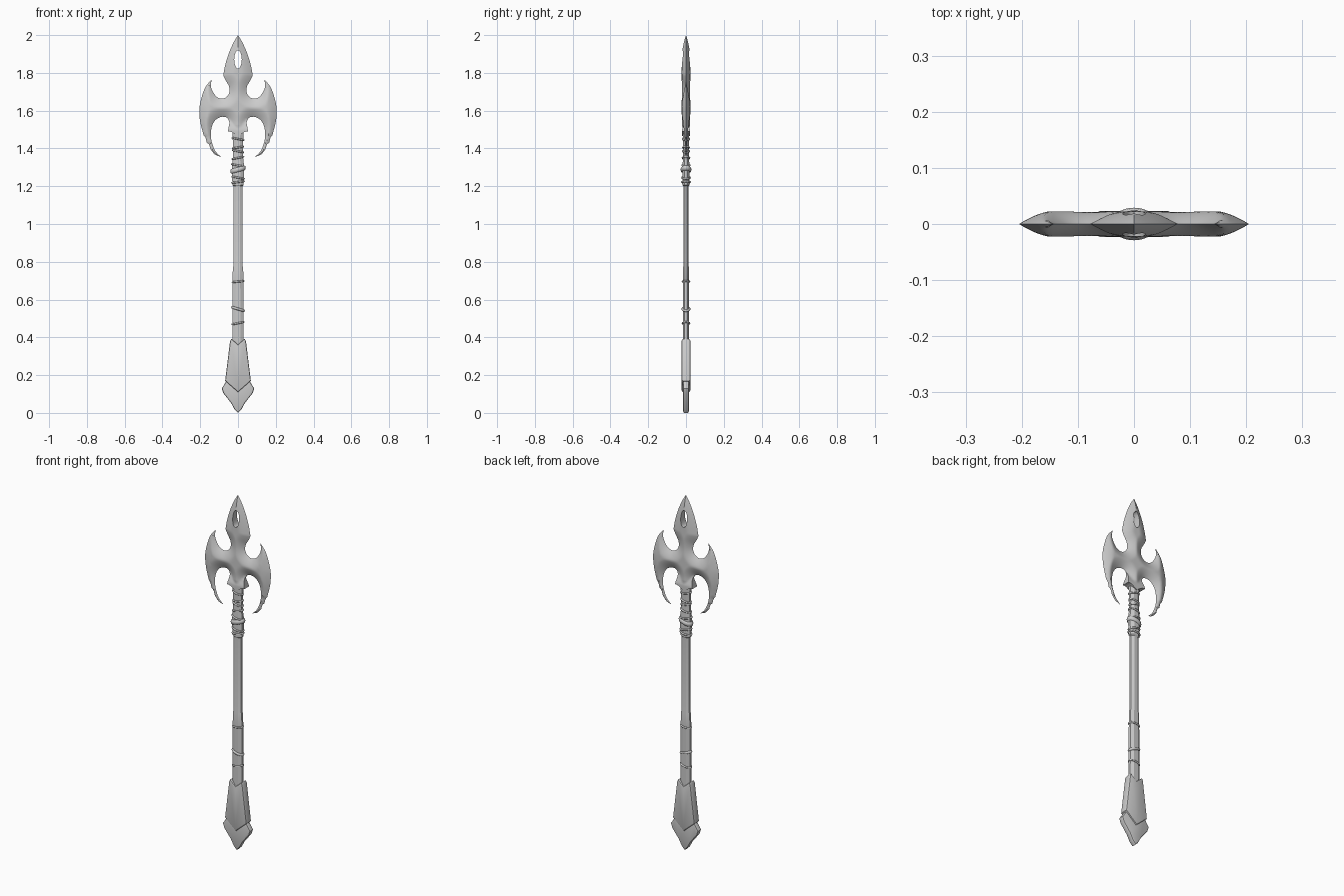
import bpy, bmesh, math
from mathutils import Vector
from mathutils.geometry import delaunay_2d_cdt, intersect_point_line

if "Cube" in bpy.data.objects:
    bpy.data.objects.remove(bpy.data.objects["Cube"])

steel = bpy.data.materials.new("light_grey_steel")
steel.diffuse_color = (0.6, 0.6, 0.6, 1)
steel.use_nodes = True
steel.node_tree.nodes["Principled BSDF"].inputs["Base Color"].default_value = steel.diffuse_color


def finish(name, bm, angle=35):
    bmesh.ops.recalc_face_normals(bm, faces=bm.faces)
    me = bpy.data.meshes.new(name)
    bm.to_mesh(me)
    bm.free()
    ob = bpy.data.objects.new(name, me)
    bpy.context.collection.objects.link(ob)
    me.materials.append(steel)
    bpy.ops.object.select_all(action='DESELECT')
    ob.select_set(True)
    bpy.context.view_layer.objects.active = ob
    bpy.ops.object.shade_smooth_by_angle(angle=math.radians(angle))
    return ob


def spline(pts, n=4):
    """Catmull-Rom curve through the points, without the last point."""
    p = [Vector(q) for q in pts]
    p = [2 * p[0] - p[1]] + p + [2 * p[-1] - p[-2]]
    out = []
    for i in range(1, len(p) - 2):
        a, b, c, d = p[i - 1:i + 3]
        for k in range(n):
            t = k / n
            out.append(0.5 * (2 * b + (c - a) * t + (2 * a - 5 * b + 4 * c - d) * t * t
                              + (3 * b - a - 3 * c + d) * t ** 3))
    return out


def inside(p, poly):
    hit = False
    for a, b in zip(poly, poly[1:] + poly[:1]):
        if (a.y > p.y) != (b.y > p.y) and p.x < a.x + (p.y - a.y) * (b.x - a.x) / (b.y - a.y):
            hit = not hit
    return hit


def edge_distance(p, poly):
    best = 9
    for a, b in zip(poly, poly[1:] + poly[:1]):
        t = max(0, min(1, (p - a).dot(b - a) / max((b - a).length_squared, 1e-12)))
        best = min(best, (p - a - (b - a) * t).length)
    return best


# Axe head outline, right half, split into curves at its sharp corners
curves = [
    [(0, 2), (.024, 1.96), (.05, 1.9), (.068, 1.84), (.078, 1.787)],
    [(.078, 1.787), (.064, 1.758), (.048, 1.73), (.045, 1.7), (.058, 1.675), (.085, 1.663),
     (.115, 1.675), (.138, 1.71), (.143, 1.735), (.14, 1.765)],
    [(.14, 1.765), (.175, 1.72), (.198, 1.65), (.205, 1.6), (.2, 1.54), (.182, 1.47)],
    [(.182, 1.47), (.172, 1.457), (.165, 1.43)],
    [(.165, 1.43), (.153, 1.42), (.145, 1.395)],
    [(.145, 1.395), (.122, 1.368), (.09, 1.355)],
    [(.09, 1.355), (.122, 1.39), (.142, 1.45), (.14, 1.51), (.12, 1.55), (.088, 1.567),
     (.06, 1.563), (.046, 1.54), (.05, 1.51), (.054, 1.49)],
    [(.054, 1.49), (.035, 1.487), (0, 1.465)],
]
half = [q for c in curves for q in spline(c)] + [Vector((0, 1.465))]
outline = half + [Vector((-q.x, q.y)) for q in reversed(half[1:-1])]
hole = [Vector((.02 * math.cos(a), 1.871 + .048 * math.sin(a)))
        for a in (math.tau * i / 20 for i in range(20))]


def head_height(p):
    t = min(1, edge_distance(p, outline) / .055)
    h = .0225 * (1 - (1 - t) ** 1.5)
    if abs(p.x) < .07 and p.y < 1.56:          # thick socket at the base
        h = max(h, .021 * min(1, (1.56 - p.y) / .06))
    return h if h > 2e-4 else 0


def make_head():
    pts = outline + hole
    n, m = len(outline), len(hole)
    edges = [(i, (i + 1) % n) for i in range(n)] + [(n + i, n + (i + 1) % m) for i in range(m)]
    s = .0085
    for i in range(-25, 26):
        for j in range(80):
            p = Vector((i * s, 1.35 + j * s))
            if (inside(p, outline) and not inside(p, hole)
                    and edge_distance(p, outline) > .004 and edge_distance(p, hole) > .003):
                pts = pts + [p]
    vs, _, fs, *_ = delaunay_2d_cdt(pts, edges, [], 0, 1e-6)
    hs = [head_height(v) for v in vs]
    bm = bmesh.new()
    front = [bm.verts.new((v.x, -h, v.y)) for v, h in zip(vs, hs)]
    back = [bm.verts.new((v.x, h, v.y)) for v, h in zip(vs, hs)]
    count = {}
    for f in fs:
        c = sum((vs[i] for i in f), Vector((0, 0))) / len(f)
        if not inside(c, outline) or inside(c, hole):
            continue
        bm.faces.new([front[i] for i in f])
        bm.faces.new([back[i] for i in reversed(f)])
        for a, b in zip(f, list(f[1:]) + [f[0]]):
            key = (min(a, b), max(a, b))
            count[key] = count.get(key, 0) + 1
    for (a, b), k in count.items():            # walls of the eye and the socket
        if k == 1 and hs[a] + hs[b] > 0:
            bm.faces.new((front[a], front[b], back[b], back[a]))
    bmesh.ops.remove_doubles(bm, verts=bm.verts, dist=1e-5)
    loose = [v for v in bm.verts if not v.link_faces]
    bmesh.ops.delete(bm, geom=loose, context='VERTS')
    finish("axe_head", bm, 40)


def loft(name, stations, sides=8):
    """Faceted oval shaft through (z, half width, half depth)."""
    bm = bmesh.new()
    k = 1 / math.cos(math.pi / sides)
    rings = [[bm.verts.new((rx * k * math.cos(a), ry * k * math.sin(a), z))
              for a in (math.tau * (i + .5) / sides for i in range(sides))]
             for z, rx, ry in stations]
    for r, q in zip(rings, rings[1:]):
        for i in range(sides):
            j = (i + 1) % sides
            bm.faces.new((r[i], r[j], q[j], q[i]))
    bm.faces.new(rings[0])
    bm.faces.new(rings[-1])
    finish(name, bm, 25)


def band(name, z, tilt, rx, ry, r, tall=1, n=32, m=8):
    """Tilted oval cord around the shaft."""
    bm = bmesh.new()
    rings = []
    for i in range(n):
        a = math.tau * i / n
        ring = []
        for j in range(m):
            b = math.tau * j / m
            o = r * math.cos(b)
            ring.append(bm.verts.new(((rx + o) * math.cos(a), (ry + o) * math.sin(a),
                                      z + tilt * math.cos(a) + tall * r * math.sin(b))))
        rings.append(ring)
    for i in range(n):
        r0, r1 = rings[i], rings[(i + 1) % n]
        for j in range(m):
            k = (j + 1) % m
            bm.faces.new((r0[j], r0[k], r1[k], r1[j]))
    finish(name, bm, 60)


def slab(name, pts, depth, bevel):
    """Mirrored profile, extruded along y, with rounded front and back rims."""
    prof = pts + [(-x, z) for x, z in reversed(pts[1:-1])]
    bm = bmesh.new()
    f = [bm.verts.new((x, -depth, z)) for x, z in prof]
    b = [bm.verts.new((x, depth, z)) for x, z in prof]
    caps = [bm.faces.new(f), bm.faces.new(b[::-1])]
    for i in range(len(prof)):
        j = (i + 1) % len(prof)
        bm.faces.new((f[i], b[i], b[j], f[j]))
    bmesh.ops.recalc_face_normals(bm, faces=bm.faces)
    rim = list({e for c in caps for e in c.edges})
    bmesh.ops.bevel(bm, geom=rim, offset=bevel, segments=2, profile=.5,
                    affect='EDGES', clamp_overlap=True)
    finish(name, bm, 35)


make_head()

# Shaft: slim middle, thicker lower grip, wrapped collar under the head
loft("shaft", [(.3, .031, .016), (.7, .0285, .016), (.77, .0275, .0155), (.778, .024, .014),
               (1.2, .023, .014), (1.206, .03, .018), (1.31, .032, .019),
               (1.34, .028, .016), (1.4, .026, .0145), (1.5, .03, .017)])

# Cords: z, tilt, half width, half depth, cord radius, height stretch
cords = [(.475, .006, .03, .018, .005, 1), (.55, -.009, .03, .018, .006, 1.2),
         (.695, .003, .029, .018, .005, 1), (1.222, .004, .031, .021, .005, 1),
         (1.245, -.006, .031, .021, .005, 1), (1.288, .009, .034, .022, .007, 1.8),
         (1.31, -.006, .033, .019, .005, 1), (1.35, .006, .029, .018, .005, 1),
         (1.385, -.006, .028, .016, .005, 1), (1.405, .005, .028, .016, .005, 1),
         (1.45, -.006, .029, .017, .005, 1)]
for i, c in enumerate(cords):
    band(f"cord_{i + 1}", *c)

# Butt: flared sleeve with V-cut ends and the pointed foot under it
slab("butt_sleeve", [(0, .362), (.035, .392), (.042, .38), (.068, .17), (0, .11)], .023, .007)
slab("butt_point", [(0, .2), (.05, .185), (.06, .17), (.086, .13), (.078, .105), (.037, .053),
                    (.018, .018), (0, 0)], .0155, .007)
